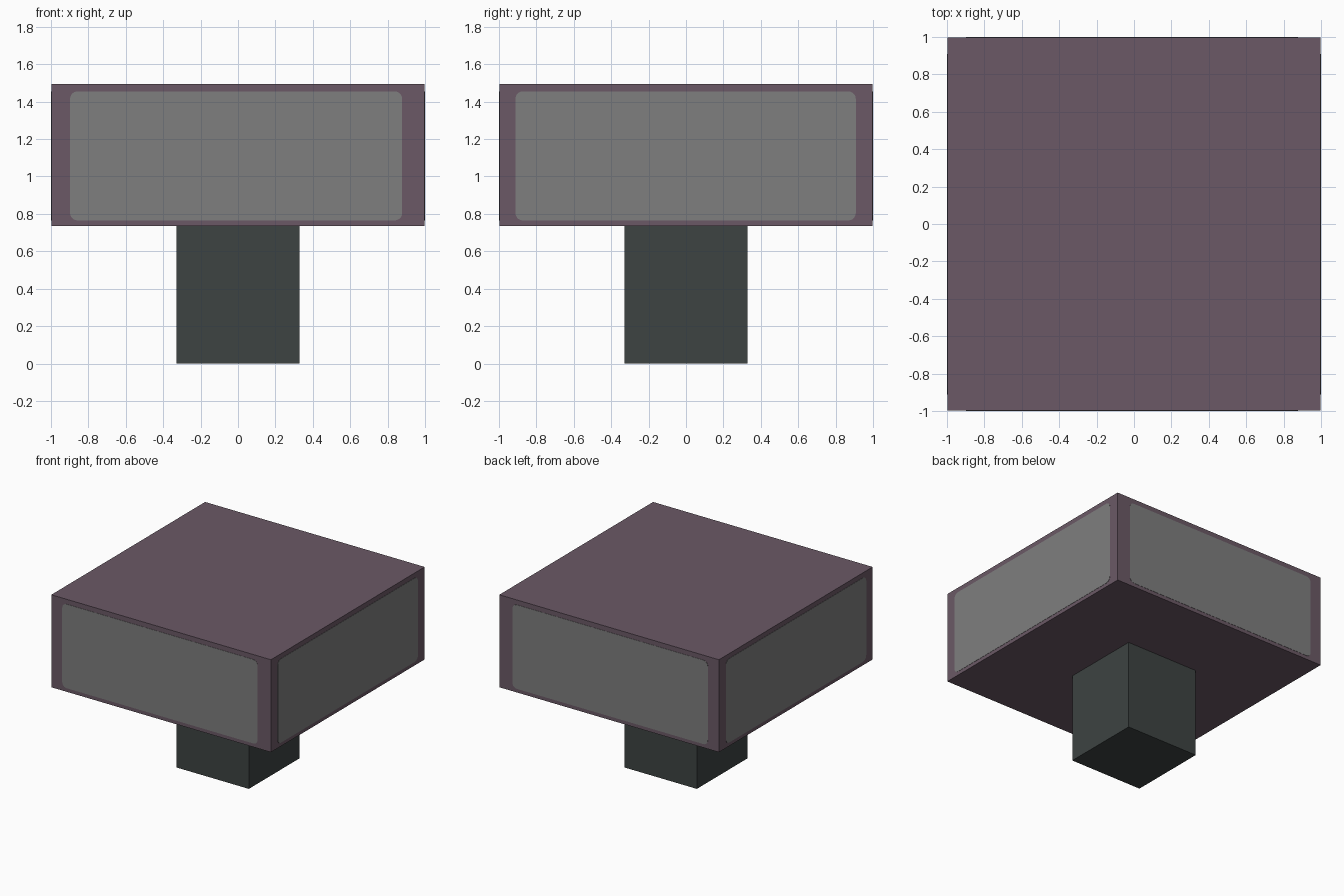
import bpy, bmesh, math
from mathutils import Matrix, Vector

if "Cube" in bpy.data.objects:
    bpy.data.objects.remove(bpy.data.objects["Cube"])


def material(name, rgb):
    lin = [(c / 255 / 12.92) if c / 255 <= 0.04045 else ((c / 255 + 0.055) / 1.055) ** 2.4 for c in rgb]
    m = bpy.data.materials.new(name)
    m.diffuse_color = (*lin, 1)
    m.use_nodes = True
    m.node_tree.nodes["Principled BSDF"].inputs["Base Color"].default_value = m.diffuse_color
    return m


purple = material("muted purple", (107, 89, 102))
grey = material("panel grey", (126, 126, 126))
dark = material("dark slate", (61, 67, 66))


def finish(bm, name, mat):
    bmesh.ops.recalc_face_normals(bm, faces=bm.faces)
    me = bpy.data.meshes.new(name)
    bm.to_mesh(me)
    bm.free()
    me.materials.append(mat)
    ob = bpy.data.objects.new(name, me)
    bpy.context.collection.objects.link(ob)
    return ob


def box(name, half, z0, z1, mat):
    bm = bmesh.new()
    bmesh.ops.create_cube(bm, size=1)
    bmesh.ops.scale(bm, vec=(2 * half, 2 * half, z1 - z0), verts=bm.verts)
    bmesh.ops.translate(bm, vec=(0, 0, (z0 + z1) / 2), verts=bm.verts)
    return finish(bm, name, mat)


HALF = 0.998  # head half width; the panel plates bring it to 1


def panel(name, u0, u1, angle):
    """Thin rounded plate on the front face, turned about z by angle."""
    z0, z1, r, n = 0.765, 1.455, 0.04, 5
    bm = bmesh.new()
    verts = []
    corners = [(u1 - r, z1 - r), (u0 + r, z1 - r), (u0 + r, z0 + r), (u1 - r, z0 + r)]
    for k, (cu, cz) in enumerate(corners):
        for i in range(n + 1):
            a = math.pi / 2 * (k + i / n)
            verts.append(bm.verts.new((cu + r * math.cos(a), -1, cz + r * math.sin(a))))
    face = bm.faces.new(verts)
    ext = bmesh.ops.extrude_face_region(bm, geom=[face])
    moved = [v for v in ext["geom"] if isinstance(v, bmesh.types.BMVert)]
    bmesh.ops.translate(bm, vec=Vector((0, 1 - HALF + 0.001, 0)), verts=moved)
    bmesh.ops.rotate(bm, matrix=Matrix.Rotation(angle, 3, 'Z'), verts=bm.verts)
    return finish(bm, name, grey)


# Square post and wide head block
box("post", 0.33, 0, 0.735, dark)
box("head", HALF, 0.735, 1.495, purple)

# Grey panels on all four sides
panel("front_panel", -0.898, 0.878, 0)
panel("back_panel", -0.878, 0.898, math.pi)
panel("right_panel", -0.912, 0.908, math.pi / 2)
panel("left_panel", -0.908, 0.912, -math.pi / 2)
